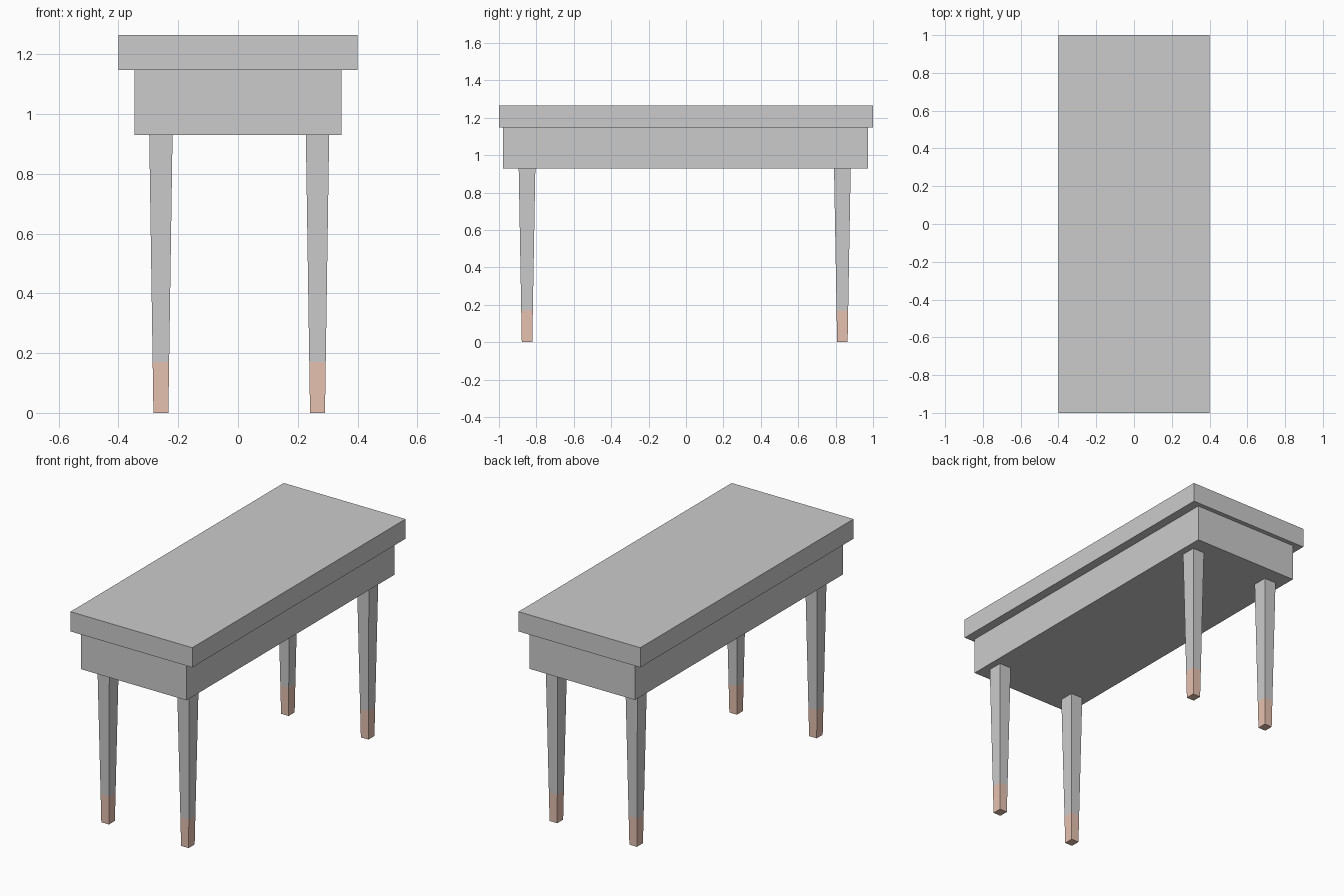
import bpy
import bmesh
from mathutils import Matrix

if "Cube" in bpy.data.objects:
    bpy.data.objects.remove(bpy.data.objects["Cube"])

APRON_Z, FOOT_Z = 0.93, 0.17


def box(name, x0, x1, y0, y1, z0, z1):
    """Plain slab between two corners."""
    bm = bmesh.new()
    size = Matrix.Diagonal((x1 - x0, y1 - y0, z1 - z0, 1))
    centre = Matrix.Translation(((x0 + x1) / 2, (y0 + y1) / 2, (z0 + z1) / 2))
    bmesh.ops.create_cube(bm, size=1, matrix=centre @ size)
    return finish(name, bm)


def half_size(z):
    """Half width and half depth of the tapered leg at height z."""
    t = z / APRON_Z
    return 0.025 + 0.014 * t, 0.028 + 0.0165 * t


def tapered(name, cx, cy, z0, z1):
    """Cube whose ends follow the leg taper."""
    bm = bmesh.new()
    bmesh.ops.create_cube(bm, size=2)
    for v in bm.verts:
        z = z1 if v.co.z > 0 else z0
        hx, hy = half_size(z)
        v.co = (cx + v.co.x * hx, cy + v.co.y * hy, z)
    return finish(name, bm)


def finish(name, bm):
    mesh = bpy.data.meshes.new(name)
    bm.to_mesh(mesh)
    bm.free()
    obj = bpy.data.objects.new(name, mesh)
    bpy.context.collection.objects.link(obj)
    return obj


copper = bpy.data.materials.new("foot_copper")
copper.diffuse_color = (0.8, 0.54, 0.44, 1)
copper.use_nodes = True
copper.node_tree.nodes["Principled BSDF"].inputs["Base Color"].default_value = copper.diffuse_color

# Table top and the solid apron beneath it
box("table_top", -0.4, 0.4, -1, 1, 1.148, 1.265)
box("apron", -0.346, 0.346, -0.978, 0.973, APRON_Z, 1.148)

# Four tapered legs with coloured feet
for end, cy in (("front", -0.85), ("back", 0.836)):
    for side, cx in (("left", -0.258), ("right", 0.266)):
        tapered(f"{end}_{side}_leg", cx, cy, FOOT_Z, APRON_Z)
        foot = tapered(f"{end}_{side}_foot", cx, cy, 0, FOOT_Z)
        foot.data.materials.append(copper)
